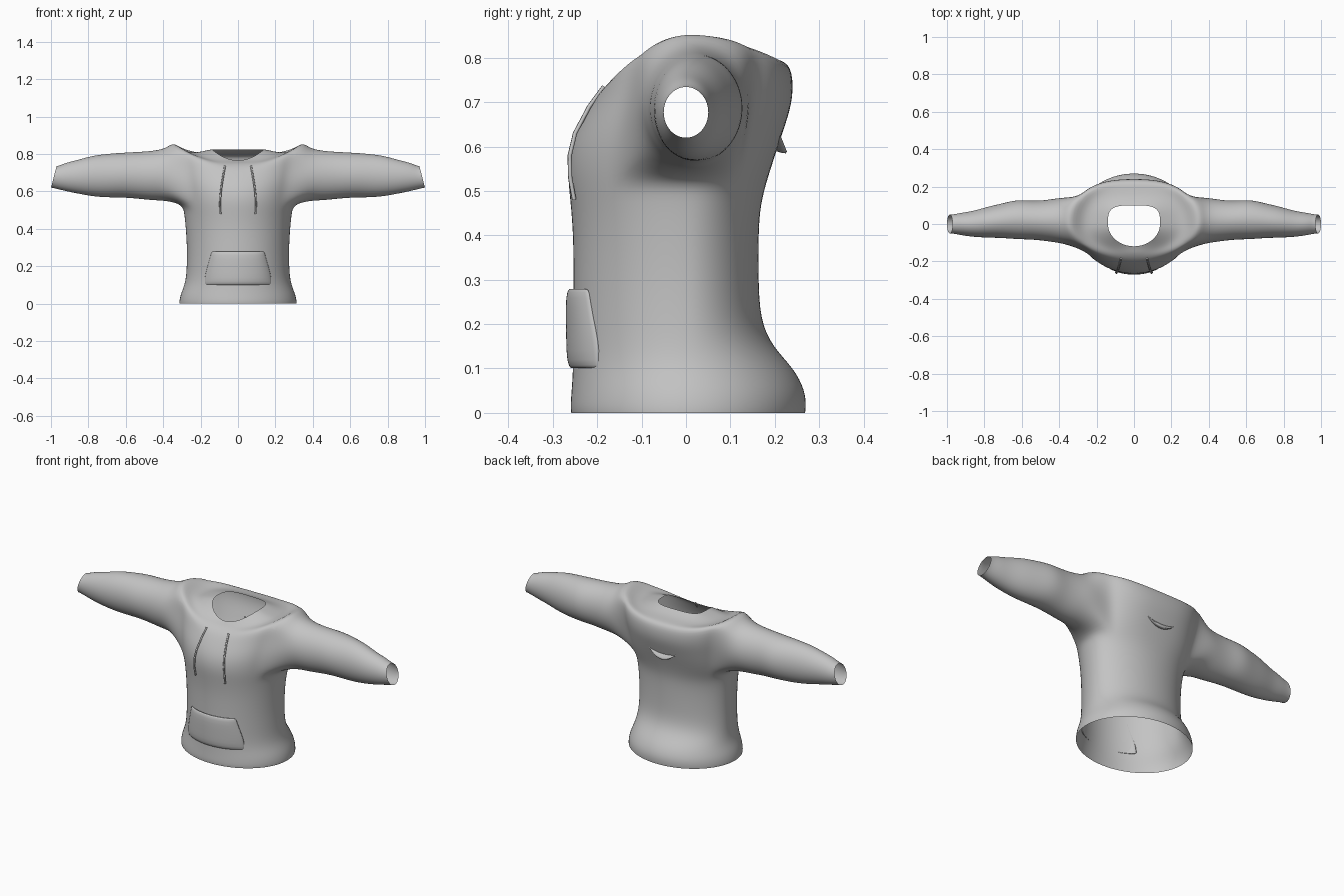
import bpy, bmesh, math

if "Cube" in bpy.data.objects:
    bpy.data.objects.remove(bpy.data.objects["Cube"])

GREY = (0.55, 0.55, 0.55, 1)
fabric = bpy.data.materials.new("grey_fabric")
fabric.use_nodes = True
fabric.diffuse_color = GREY
fabric.node_tree.nodes["Principled BSDF"].inputs["Base Color"].default_value = GREY


def finish(name, bm, levels=0, thickness=0):
    bmesh.ops.recalc_face_normals(bm, faces=bm.faces)
    for f in bm.faces:
        f.smooth = True
    mesh = bpy.data.meshes.new(name)
    bm.to_mesh(mesh)
    bm.free()
    mesh.materials.append(fabric)
    ob = bpy.data.objects.new(name, mesh)
    bpy.context.collection.objects.link(ob)
    if thickness:
        mod = ob.modifiers.new("thickness", "SOLIDIFY")
        mod.thickness = thickness
        mod.offset = 0
    if levels:
        mod = ob.modifiers.new("smooth", "SUBSURF")
        mod.levels = mod.render_levels = levels
    return ob


def grid(bm, rows):
    verts = [[bm.verts.new(p) for p in row] for row in rows]
    for a, b in zip(verts, verts[1:]):
        for i in range(len(a) - 1):
            bm.faces.new((a[i], a[i + 1], b[i + 1], b[i]))


# Body rings: front y, front z, half width, side z, back y, back z, back squareness
BODY = [
    (-.26, 0, .315, 0, .27, 0, 1),
    (-.262, .015, .315, .015, .272, .015, 1),
    (-.259, .05, .308, .05, .27, .05, 1),
    (-.256, .1, .287, .1, .245, .1, 1),
    (-.255, .15, .278, .15, .195, .15, 1),
    (-.255, .21, .275, .21, .168, .21, 1),
    (-.255, .3, .274, .3, .164, .3, 1),
    (-.255, .4, .28, .4, .164, .4, 1),
    (-.262, .48, .288, .48, .168, .47, .95),
    (-.268, .535, .298, .53, .188, .54, .85),
    (-.265, .585, .31, .6, .205, .59, .8),
    (-.25, .635, .32, .67, .225, .65, .8),
    (-.215, .695, .335, .76, .244, .71, .8),
    (-.19, .728, .345, .87, .24, .785, .8),
    (-.16, .75, .275, .8, .205, .797, .8),
    (-.14, .757, .2, .812, .15, .802, .7),
    (-.12, .765, .14, .825, .1, .825, .55),
]
COLS, LOW, HIGH, HALF = 32, 9, 13, 3

# Sleeve rings: x, centre y, half depth, centre z, half height
SLEEVE = [
    (.38, .02, .125, .69, .142),
    (.46, .018, .112, .684, .133),
    (.54, .02, .104, .686, .126),
    (.62, .025, .108, .687, .121),
    (.7, .018, .094, .684, .118),
    (.78, .01, .084, .682, .11),
    (.86, 0, .07, .678, .09),
    (.92, 0, .061, .677, .077),
    (.965, 0, .052, .678, .062),
    (.985, 0, .051, .677, .058),
]


def spow(v, p):
    return math.copysign(abs(v) ** p, v) if abs(v) > 1e-6 else 0


def body_ring(fy, fz, hw, sz, by, bz, p):
    ring = []
    for k in range(COLS):
        t = math.tau * k / COLS
        c, s = math.cos(t), math.sin(t)
        q = p if s > 0 else 1
        y, end = (by, bz) if s > 0 else (-fy, fz)
        ring.append((hw * spow(c, q), y * spow(s, q), sz + (end - sz) * s * s))
    return ring


# Shell: body loft with two armholes, each continued into a sleeve
bm = bmesh.new()
body = [[bm.verts.new(p) for p in body_ring(*r)] for r in BODY]
for r in range(len(body) - 1):
    for k in range(COLS):
        from_side = min((k + .5) % 16, 16 - (k + .5) % 16)
        if LOW <= r < HIGH and from_side < HALF:
            continue
        n = (k + 1) % COLS
        bm.faces.new((body[r][k], body[r][n], body[r + 1][n], body[r + 1][k]))

hole = [(LOW, c) for c in range(-HALF, HALF + 1)]
hole += [(r, HALF) for r in range(LOW + 1, HIGH + 1)]
hole += [(HIGH, c) for c in range(HALF - 1, -HALF - 1, -1)]
hole += [(r, -HALF) for r in range(HIGH - 1, LOW, -1)]
count = len(hole)
for side in (1, -1):
    prev = [body[r][c % COLS if side > 0 else 16 - c] for r, c in hole]
    for j, (x, yc, ry, zc, rz) in enumerate(SLEEVE):
        ring = []
        slant = .015 if j >= len(SLEEVE) - 2 else 0
        for i in range(count):
            a = math.tau * (i - HALF) / count
            ring.append(bm.verts.new((side * (x + slant * math.cos(a)),
                                      yc + ry * math.sin(a), zc - rz * math.cos(a))))
        for i in range(count):
            n = (i + 1) % count
            bm.faces.new((prev[i], prev[n], ring[n], ring[i]))
        prev = ring
finish("hoodie_shell", bm, 2)

# Front pocket: curved panel following the belly
bm = bmesh.new()
rows = []
for z, half, bulge in [(.1, .18, .002), (.115, .18, .011), (.165, .175, .012),
                       (.21, .16, .013), (.265, .145, .013), (.28, .14, .006)]:
    row = []
    for i in range(17):
        u = i / 8 - 1
        x = half * u
        lift = bulge * (1 - u ** 8)
        row.append((x, -.254 * math.sqrt(1 - (x / .277) ** 2) - lift, z))
    rows.append(row)
grid(bm, rows)
finish("front_pocket", bm, 1, .008)

# Hood flap: small crescent fold on the upper back
bm = bmesh.new()
rows = []
for drop, y in [(.025, .208), (.045, .226), (.06, .231), (.05, .2)]:
    row = []
    for i in range(13):
        u = i / 6 - 1
        arc = 1 - u * u
        row.append((.1 * u, .198 + (y - .198) * (.3 + .7 * arc), .64 - drop * arc))
    rows.append(row)
grid(bm, rows)
finish("hood_flap", bm, 1)

# Drawcords hanging from the neckline
for side, label in ((1, "left"), (-1, "right")):
    curve = bpy.data.curves.new(label + "_drawcord", "CURVE")
    curve.dimensions = "3D"
    curve.bevel_depth = .005
    curve.bevel_resolution = 1
    curve.use_fill_caps = True
    path = [(.07, -.185, .735), (.078, -.218, .69), (.088, -.25, .63),
            (.094, -.262, .58), (.096, -.261, .53), (.094, -.252, .48)]
    spline = curve.splines.new("POLY")
    spline.points.add(len(path) - 1)
    for pt, (x, y, z) in zip(spline.points, path):
        pt.co = (side * x, y, z, 1)
    curve.materials.append(fabric)
    bpy.context.collection.objects.link(bpy.data.objects.new(label + "_drawcord", curve))
